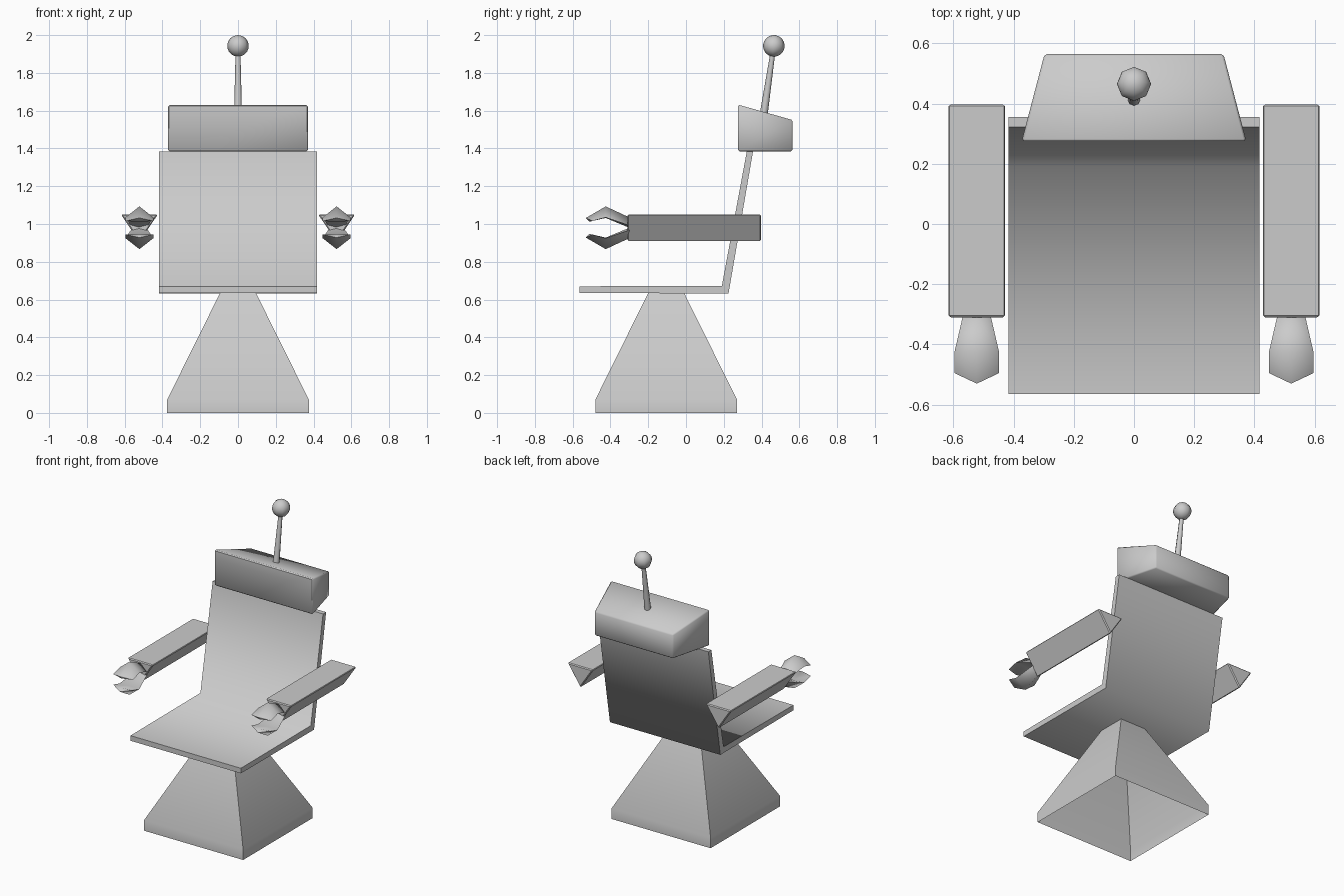
import bpy, bmesh, math
from mathutils import Vector

if "Cube" in bpy.data.objects:
    bpy.data.objects.remove(bpy.data.objects["Cube"])

grey = bpy.data.materials.new("plain grey")
grey.diffuse_color = (0.6, 0.6, 0.6, 1)
grey.use_nodes = True
grey.node_tree.nodes["Principled BSDF"].inputs["Base Color"].default_value = grey.diffuse_color


def finish(name, bm, angle=35, bevel=0, sharp_above=None):
    """Bevel, shade smooth with sharp edges by angle, and add the object."""
    bmesh.ops.recalc_face_normals(bm, faces=bm.faces)
    if bevel:
        bmesh.ops.bevel(bm, geom=bm.edges[:], offset=bevel, segments=1,
                        affect='EDGES', clamp_overlap=True)
    for f in bm.faces:
        f.smooth = True
    for e in bm.edges:
        e.smooth = e.calc_face_angle(0) < math.radians(angle)
        if sharp_above and all(v.co.z > sharp_above for v in e.verts):
            e.smooth = False
    mesh = bpy.data.meshes.new(name)
    bm.to_mesh(mesh)
    bm.free()
    mesh.materials.append(grey)
    ob = bpy.data.objects.new(name, mesh)
    bpy.context.collection.objects.link(ob)
    return ob


def loft(sections, caps=(True, True)):
    """Skin a list of equal-length rings of points."""
    bm = bmesh.new()
    rings = [[bm.verts.new(p) for p in s] for s in sections]
    n = len(rings[0])
    for a, b in zip(rings, rings[1:]):
        for i in range(n):
            j = (i + 1) % n
            bm.faces.new((a[i], a[j], b[j], b[i]))
    if caps[0]:
        bm.faces.new(rings[0])
    if caps[1]:
        bm.faces.new(rings[-1])
    return bm


def square(r, z, cy):
    return [(-r, cy - r, z), (r, cy - r, z), (r, cy + r, z), (-r, cy + r, z)]


# pedestal, hollow and open underneath
finish("pedestal", loft([square(0.375, 0, -0.105), square(0.375, 0.07, -0.105),
                         square(0.095, 0.635, -0.105)], (False, True)))

# seat and backrest: one bent sheet
bent = [(-0.565, 0.635), (-0.565, 0.67), (0.19, 0.673),
        (0.322, 1.385), (0.355, 1.385), (0.225, 0.632)]
bm = bmesh.new()
cols = [[bm.verts.new((x, y, z)) for y, z in bent] for x in (-0.417, 0.417)]
for i in range(6):
    j = (i + 1) % 6
    bm.faces.new((cols[0][i], cols[0][j], cols[1][j], cols[1][i]))
for c in cols:
    bm.faces.new((c[0], c[1], c[2], c[5]))
    bm.faces.new((c[2], c[3], c[4], c[5]))
finish("seat_and_back", bm, 84, sharp_above=1.3)

# headrest: wedge narrowing to the back
front = [(-0.373, 0.275, 1.385), (0.373, 0.275, 1.385),
         (0.373, 0.275, 1.632), (-0.373, 0.275, 1.632)]
back = [(-0.297, 0.565, 1.385), (0.297, 0.565, 1.385),
        (0.297, 0.565, 1.55), (-0.297, 0.565, 1.55)]
finish("headrest", loft([front, back]), 50, bevel=0.008)

# antenna rod and ball
base, top = Vector((0, 0.412, 1.585)), Vector((0, 0.465, 1.943))
tilt = (top - base).to_track_quat('Z', 'Y')
bm = bmesh.new()
bmesh.ops.create_cone(bm, cap_ends=True, segments=8, radius1=0.021,
                      radius2=0.012, depth=(top - base).length)
for v in bm.verts:
    v.co = tilt @ v.co + (base + top) / 2
finish("antenna_rod", bm, 60)
bm = bmesh.new()
bmesh.ops.create_uvsphere(bm, u_segments=8, v_segments=12, radius=0.057)
for v in bm.verts:
    v.co = tilt @ v.co + top
finish("antenna_ball", bm, 60)

# claw sections: ridge y, ridge height, side y, half width, side height, inner height
CLAW = [(-0.30, 0.055, -0.30, 0.045, 0.012, 0.0),
        (-0.425, 0.113, -0.425, 0.074, 0.055, 0.052),
        (-0.53, 0.052, -0.495, 0.074, 0.036, 0.032)]

for side, label in ((-1, "left"), (1, "right")):
    cx = side * 0.522
    # triangular armrest, flat on top
    ends = [[(cx - 0.097, y, 1.05), (cx + 0.097, y, 1.05), (cx, y, 0.905)]
            for y in (-0.31, 0.397)]
    finish(label + "_arm", loft(ends), 35, bevel=0.006)
    # two opposed claws
    for up, part in ((1, "upper"), (-1, "lower")):
        rings = [[(cx, ry, 0.98 + up * rz), (cx + w, sy, 0.98 + up * sz),
                  (cx, (ry + sy) / 2, 0.98 + up * iz), (cx - w, sy, 0.98 + up * sz)]
                 for ry, rz, sy, w, sz, iz in CLAW]
        finish(f"{label}_{part}_claw", loft(rings), 85)
